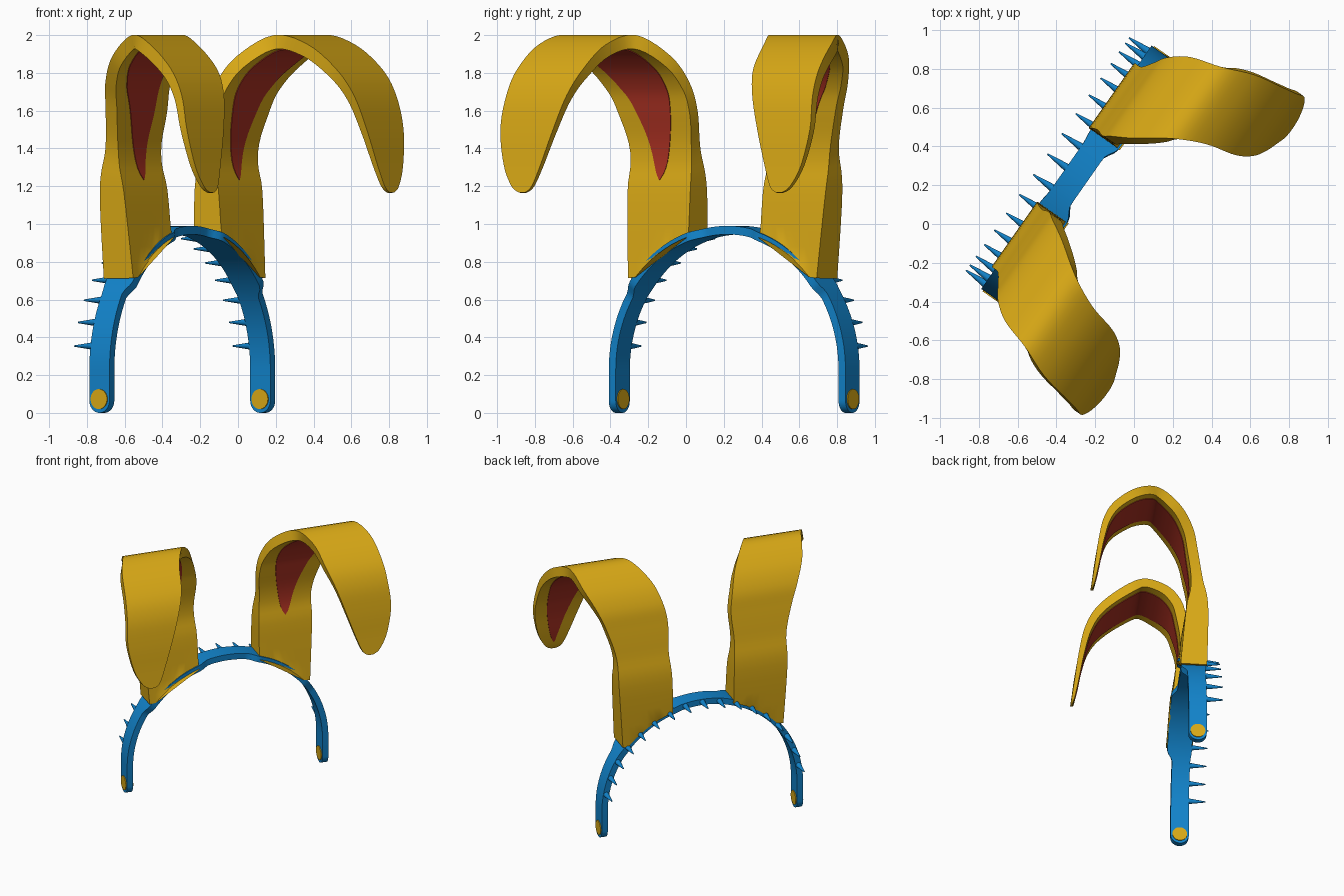
import bpy, bmesh, math
from mathutils import Matrix, Vector

cube = bpy.data.objects.get("Cube")
if cube:
    bpy.data.objects.remove(cube, do_unlink=True)


def material(name, colour):
    mat = bpy.data.materials.new(name)
    mat.use_nodes = True
    mat.diffuse_color = (*colour, 1)
    mat.node_tree.nodes["Principled BSDF"].inputs["Base Color"].default_value = (*colour, 1)
    return mat


GOLD = material("gold", (0.70, 0.40, 0.008))
BLUE = material("blue", (0.006, 0.23, 0.60))
RED = material("dark red", (0.40, 0.03, 0.016))

# The whole headband is built facing -y, then turned and moved into place
PLACEMENT = Matrix.Translation((-0.295, 0.255, 0)) @ Matrix.Rotation(math.radians(55), 4, "Z")

RADIUS, CENTRE_Z, BAND_THICK, HALF_WIDTH = 0.765, 0.225, 0.045, 0.065
MID_RADIUS = RADIUS - BAND_THICK / 2


def finish(name, bm, mat):
    bmesh.ops.recalc_face_normals(bm, faces=bm.faces)
    mesh = bpy.data.meshes.new(name)
    bm.to_mesh(mesh)
    bm.free()
    mesh.materials.append(mat)
    obj = bpy.data.objects.new(name, mesh)
    bpy.context.collection.objects.link(obj)
    obj.matrix_world = PLACEMENT
    bpy.ops.object.select_all(action="DESELECT")
    obj.select_set(True)
    bpy.context.view_layer.objects.active = obj
    bpy.ops.object.shade_smooth_by_angle(angle=math.radians(35))
    return obj


def loft(name, rings, mat):
    """Join closed rings of points into a capped solid."""
    bm = bmesh.new()
    loops = [[bm.verts.new(p) for p in ring] for ring in rings]
    count = len(rings[0])
    for a, b in zip(loops, loops[1:]):
        for i in range(count):
            j = (i + 1) % count
            bm.faces.new((a[i], a[j], b[j], b[i]))
    bm.faces.new(loops[0])
    bm.faces.new(loops[-1])
    return finish(name, bm, mat)


def smoothstep(low, high, value):
    t = min(max((value - low) / (high - low), 0), 1)
    return t * t * (3 - 2 * t)


# Band: rounded ends, straight legs, half-circle arch, wider under the ears
def band_ring(angle, drop, half):
    side = min(angle, 180 - angle)
    ear_zone = smoothstep(32, 38, side) * (1 - smoothstep(72, 79, side))
    a = math.radians(angle)
    front, back = -half - 0.038 * ear_zone, half + 0.008 * ear_zone
    inner = RADIUS - BAND_THICK
    return [(r * math.cos(a), y, CENTRE_Z + r * math.sin(a) - drop)
            for r, y in ((RADIUS, front), (RADIUS, back), (inner, back), (inner, front))]


leg = []
for i in range(9):
    turn = math.radians(6 + 84 * i / 8)
    height = HALF_WIDTH * (1 - math.cos(turn))
    leg.append((CENTRE_Z - height, HALF_WIDTH * math.sin(turn)))
rings = [band_ring(0, drop, half) for drop, half in leg]
rings += [band_ring(2 * i, 0, HALF_WIDTH) for i in range(91)]
rings += [band_ring(180, drop, half) for drop, half in reversed(leg)]
loft("headband", rings, BLUE)

# Comb teeth along the back edge
bm = bmesh.new()
for step in range(1, 18):
    a = math.radians(step * 10)
    place = Matrix.Translation((MID_RADIUS * math.cos(a), 0.118, CENTRE_Z + MID_RADIUS * math.sin(a)))
    bmesh.ops.create_cone(bm, cap_ends=True, segments=12, radius1=0.022, radius2=0.004,
                          depth=0.132, matrix=place @ Matrix.Rotation(-math.pi / 2, 4, "X"))
finish("comb_teeth", bm, BLUE)

# Round pads through both band ends
for side, label in ((1, "left"), (-1, "right")):
    bm = bmesh.new()
    place = Matrix.Translation((side * MID_RADIUS, 0, 0.073)) @ Matrix.Rotation(math.pi / 2, 4, "Y")
    bmesh.ops.create_cone(bm, cap_ends=True, segments=32, radius1=0.053, radius2=0.053,
                          depth=BAND_THICK + 0.012, matrix=place)
    finish(label + "_end_pad", bm, GOLD)

# Ear stations: forward, height, thickness, inner edge, outer edge
EAR = [
    (-.08, .71, .19, .23, .61),
    (-.085, 1.18, .155, .235, .64),
    (-.045, 1.4, .085, .25, .645),
    (-.005, 1.6, .075, .24, .7),
    (.035, 1.75, .075, .265, .76),
    (.13, 1.89, .075, .32, .83),
    (.29, 2, .075, .43, .88),
    (.455, 1.95, .07, .51, .945),
    (.61, 1.82, .06, .55, .975),
    (.69, 1.68, .05, .6, .99),
    (.73, 1.5, .04, .66, 1),
    (.755, 1.31, .03, .725, .96),
    (.77, 1.2, .022, .77, .9),
    (.775, 1.167, .015, .81, .85),
]
LAST = len(EAR) - 1


def station(t):
    """Smooth interpolation through the ear stations."""
    i = min(int(t), LAST - 1)
    f = t - i
    p0, p1, p2, p3 = (EAR[min(max(k, 0), LAST)] for k in range(i - 1, i + 3))
    return [b + f / 2 * (c - a + f * (2 * a - 5 * b + 4 * c - d + f * (3 * (b - c) + d - a)))
            for a, b, c, d in zip(p0, p1, p2, p3)]


def ear_point(t, across, depth, lift=0):
    """across runs 0 to 1 from inner to outer edge, depth 0 to 1 from back to front face."""
    forward, height, thick, inner, outer = station(t)
    before, after = station(max(t - 0.1, 0)), station(min(t + 0.1, LAST))
    normal = Vector((after[1] - before[1], before[0] - after[0])).normalized()
    push = thick * depth + lift
    x = inner + (outer - inner) * across
    z = height + normal.y * push
    rest = CENTRE_Z + math.sqrt(max(RADIUS ** 2 - x * x, 0)) - 0.025
    return x, -(forward + normal.x * push), max(z, rest) if t < 1.5 else z


ACROSS = [i / 8 for i in range(9)]
STEPS = 5
for side, label in ((1, "left"), (-1, "right")):
    # Drooping ear
    rings = []
    for k in range(LAST * STEPS + 1):
        t = k / STEPS
        ring = [ear_point(t, s, 0) for s in ACROSS] + [ear_point(t, s, 1) for s in reversed(ACROSS)]
        rings.append([(side * x, y, z) for x, y, z in ring])
    loft(label + "_ear", rings, GOLD)

    # Teardrop lining on the inner face of the ear
    rings = []
    start, end, count = 1.25, LAST - 1.3, 60
    for k in range(count + 1):
        f = k / count
        half = 0.004 + 0.36 * math.sin(math.pi * f) ** 0.65
        t = start + (end - start) * f
        spread = [0.5 + half * (2 * s - 1) for s in ACROSS]
        ring = [ear_point(t, s, 1, -0.004) for s in spread]
        ring += [ear_point(t, s, 1, 0.004) for s in reversed(spread)]
        rings.append([(side * x, y, z) for x, y, z in ring])
    loft(label + "_ear_lining", rings, RED)
